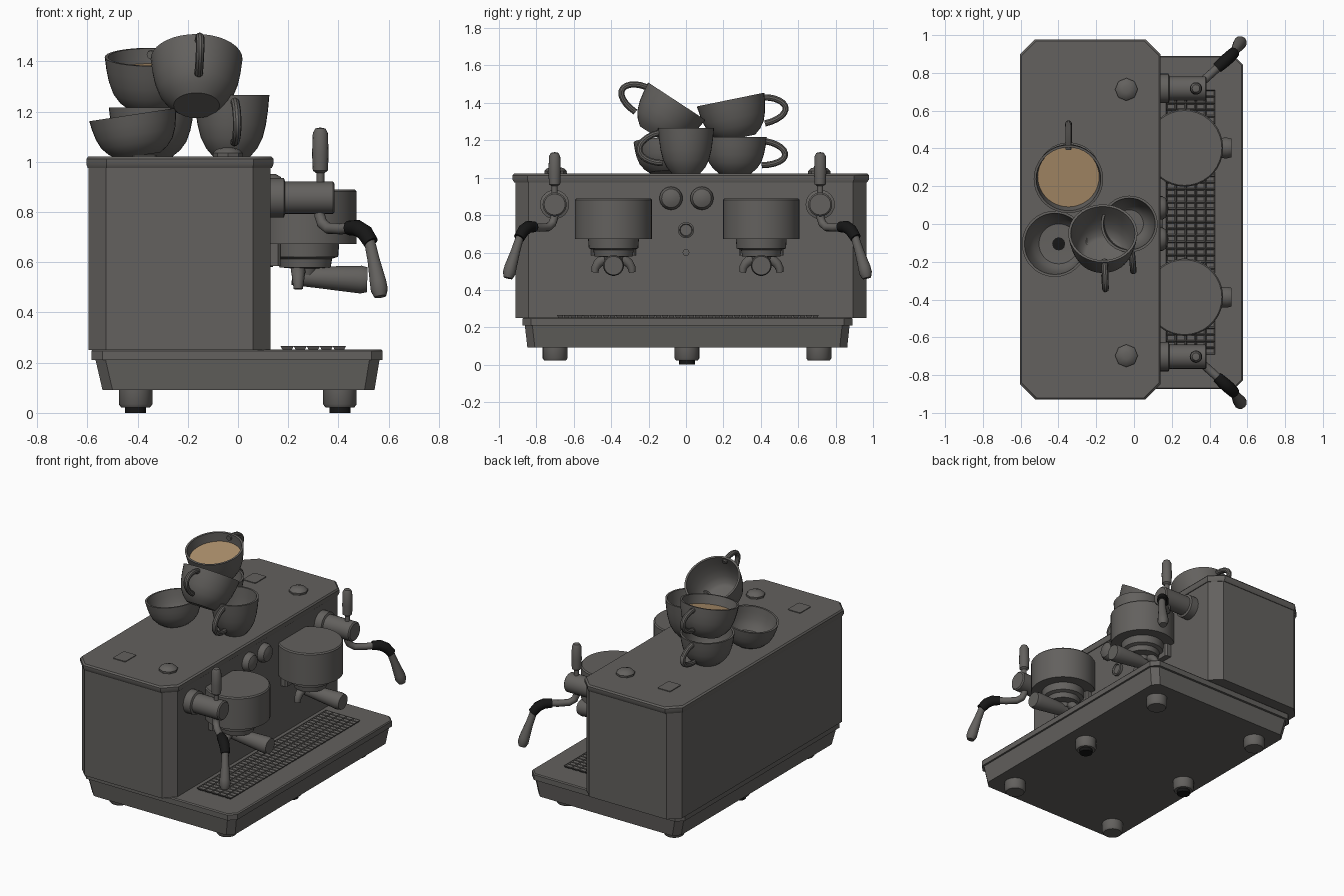
import bpy, bmesh, math
from mathutils import Matrix, Vector

if "Cube" in bpy.data.objects:
    bpy.data.objects.remove(bpy.data.objects["Cube"])

def material(name, rgb):
    m = bpy.data.materials.new(name)
    m.diffuse_color = (*rgb, 1)
    m.use_nodes = True
    m.node_tree.nodes["Principled BSDF"].inputs["Base Color"].default_value = m.diffuse_color
    return m

GREY = material("warm_grey", (0.125, 0.119, 0.112))
BLACK = material("black_rubber", (0.008, 0.008, 0.008))
COFFEE = material("coffee_tan", (0.42, 0.28, 0.15))
CY = 0.0075          # mirror plane of the fittings
ALONG_X = Matrix.Rotation(math.pi / 2, 4, 'Y')

def finish(name, bm, mat, matrix=Matrix()):
    bmesh.ops.remove_doubles(bm, verts=bm.verts, dist=1e-5)
    bmesh.ops.recalc_face_normals(bm, faces=bm.faces)
    bm.transform(matrix)
    me = bpy.data.meshes.new(name)
    bm.to_mesh(me)
    bm.free()
    me.materials.append(mat)
    ob = bpy.data.objects.new(name, me)
    bpy.context.collection.objects.link(ob)
    return ob

def skin(name, rings, mat, matrix=Matrix(), caps=True):
    """Join closed rings of points into a surface."""
    bm = bmesh.new()
    vs = [[bm.verts.new(p) for p in r] for r in rings]
    n = len(rings[0])
    for a, b in zip(vs, vs[1:]):
        for i in range(n):
            j = (i + 1) % n
            bm.faces.new((a[i], a[j], b[j], b[i]))
    if caps:
        bm.faces.new(vs[0])
        bm.faces.new(vs[-1])
    return finish(name, bm, mat, matrix)

def lathe(name, profile, mat, matrix=Matrix(), n=32):
    rings = [[(r * math.cos(2 * math.pi * i / n), r * math.sin(2 * math.pi * i / n), z)
              for i in range(n)] for r, z in profile]
    return skin(name, rings, mat, matrix, caps=False)

def tube(name, pts, radii, mat, matrix=Matrix(), n=12):
    pts = [Vector(p) for p in pts]
    rings, side = [], None
    for i, p in enumerate(pts):
        d = (pts[min(i + 1, len(pts) - 1)] - pts[max(i - 1, 0)]).normalized()
        side = d.orthogonal() if side is None else side - d * side.dot(d)
        side.normalize()
        up = d.cross(side)
        rings.append([p + radii[i] * (side * math.cos(2 * math.pi * k / n) +
                                      up * math.sin(2 * math.pi * k / n)) for k in range(n)])
    return skin(name, rings, mat, matrix)

def chamfered(name, sections, mat):
    """Loft of rectangles with cut corners: x0, x1, y0, y1, z, cut."""
    rings = []
    for a, b, c, d, z, k in sections:
        rings.append([(a + k, c, z), (b - k, c, z), (b, c + k, z), (b, d - k, z),
                      (b - k, d, z), (a + k, d, z), (a, d - k, z), (a, c + k, z)])
    return skin(name, rings, mat)

def at(x, y, z):
    return Matrix.Translation((x, y, z))

# Housing and its top lid
chamfered("housing", [(-.596, .13, -.912, .964, .25, .07),
                      (-.596, .13, -.912, .964, .985, .07)], GREY)
chamfered("top_lid", [(-.598, .135, -.918, .968, .975, .075), (-.604, .141, -.928, .978, .99, .08),
                      (-.604, .141, -.928, .978, 1.012, .08), (-.596, .133, -.92, .97, 1.022, .08)], GREY)

# Base with drip tray rim
chamfered("base", [(-.54, .544, -.848, .862, .092, .04), (-.568, .564, -.862, .875, .213, .04)], GREY)
chamfered("tray_rim", [(-.584, .576, -.874, .89, .21, .045), (-.584, .576, -.874, .89, .246, .045),
                       (-.578, .57, -.868, .884, .253, .045)], GREY)

# Perforated drip grate: inset cells pushed down
bm = bmesh.new()
bmesh.ops.create_grid(bm, x_segments=5, y_segments=40, size=.5)
bmesh.ops.scale(bm, vec=(.26, 1.4, 1), verts=bm.verts)
cells = list(bm.faces)
bmesh.ops.inset_individual(bm, faces=cells, thickness=.009)
for f in cells:
    bmesh.ops.translate(bm, vec=(0, 0, -.012), verts=f.verts)
# keep the rim as the visible sheet, just above the tray
finish("drip_grate", bm, GREY, at(.30, .01, .2655))

# Feet: two rows of three, the middle ones on black pads
for x in (-.408, .406):
    for y in (-.70, .005, .71):
        lathe("foot", [(0, .1), (.067, .1), (.067, .035), (.058, .022), (0, .022)], GREY, at(x, y, 0), 20)
        if y == .005:
            lathe("foot_pad", [(0, .025), (.042, .025), (.042, 0), (0, 0)], BLACK, at(x, y, 0), 16)

# Front controls: two buttons, gauge, small indicator
for y in (-.08, .085):
    lathe("button", [(.062, 0), (.062, .03), (.05, .05), (.025, .06), (0, .062)], GREY, ALONG_X_AT := at(.12, y, .89) @ ALONG_X, 24)
lathe("gauge", [(.043, 0), (.043, .022), (.034, .026), (.03, .016), (0, .016)], GREY, at(.125, 0, .72) @ ALONG_X, 24)
lathe("indicator", [(.018, 0), (.018, .014), (0, .016)], GREY, at(.125, 0, .60) @ ALONG_X, 12)

for s in (-1, 1):
    side = at(0, CY, 0) @ Matrix.Scale(s, 4, (0, 1, 0))

    # Details on the lid: octagonal knob and flat hatch
    lathe("lid_knob", [(.058, 1.015), (.06, 1.035), (.045, 1.05), (.02, 1.057), (0, 1.057)],
          GREY, side @ at(-.04, .705, 0), 8)
    chamfered("lid_hatch", [(-.42, -.325, CY + s * .705 - .06, CY + s * .705 + .06, 1.015, .006),
                            (-.42, -.325, CY + s * .705 - .06, CY + s * .705 + .06, 1.027, .006)], GREY)

    # Brew group
    lathe("brew_group", [(0, .89), (.198, .89), (.205, .882), (.205, .672), (.136, .672), (.132, .622),
                         (.108, .614), (.102, .58), (.05, .575), (.045, .55), (0, .55)],
          GREY, side @ at(.267, .395, 0), 36)
    chamfered("group_bracket", [(.1, .17, CY + s * .395 - .12, CY + s * .395 + .12, .585, .01),
                                (.1, .17, CY + s * .395 - .12, CY + s * .395 + .12, .75, .01)], GREY)
    # Portafilter handle and twin spout
    tube("portafilter_handle", [(.215, .395, .545), (.3, .395, .541), (.49, .395, .531), (.515, .395, .53)],
         [.036, .042, .056, .05], GREY, side, 20)
    tube("twin_spout", [(.24, .395 + .1 * math.sin(a), .5 + .075 * math.cos(a))
                        for a in [math.radians(-95 + 19 * i) for i in range(11)]],
         [.018, .022, .025, .028, .03, .03, .03, .028, .025, .022, .018], GREY, side)

    # Steam valve with lever
    lathe("steam_valve", [(.078, 0), (.078, .055), (.064, .06), (.064, .25), (.056, .257), (0, .257)],
          GREY, side @ at(.128, .71, .857) @ ALONG_X, 24)
    lathe("steam_lever", [(.016, .9), (.016, .955), (.03, .965), (.033, 1.03), (.03, 1.115), (.02, 1.133), (0, 1.137)],
          GREY, side @ at(.328, .71, 0), 16)

    # Steam wand: pipe, black grip, nozzle
    tube("wand_pipe", [(.325, .71, .82), (.326, .712, .785), (.335, .722, .755), (.36, .745, .735),
                       (.41, .79, .733), (.46, .835, .738)], [.022] * 6, GREY, side)
    tube("wand_grip", [(.44, .818, .737), (.475, .85, .737), (.505, .876, .718), (.53, .9, .678)],
         [.029, .033, .033, .03], BLACK, side)
    tube("wand_nozzle", [(.522, .893, .692), (.54, .918, .61), (.558, .946, .52), (.563, .953, .49), (.567, .959, .463)],
         [.022, .025, .034, .035, .024], GREY, side)

def cup(name, base, axis, R, H, handle=None):
    """Thin-walled cup; handle is its heading in degrees. Returns its matrix."""
    tilt = Vector((0, 0, 1)).rotation_difference(Vector(axis)).to_matrix().to_4x4()
    m = at(*base) @ tilt
    outer = [(.0, 0), (.5, 0), (.54, .03), (.68, .13), (.82, .3), (.91, .52), (.965, .76), (1, 1)]
    inner = [(r * R - .013, max(h * H, .02)) for r, h in reversed(outer[3:])]
    lathe(name, [(r * R, h * H) for r, h in outer] + inner + [(.5 * R, .02), (0, .02)], GREY, m, 36)
    if handle is not None:
        pts = [(R * .84 + .115 * math.sin(a) * (1 - .15 * math.cos(a + .6)), 0, H * .56 + H * .33 * math.cos(a))
               for a in [math.pi * i / 12 for i in range(13)]]
        tube(name + "_handle", pts, [.017] * 13, GREY, m @ Matrix.Rotation(math.radians(handle), 4, 'Z'), 10)
    return m

# Pile of cups on the lid
cup("lower_cup", (-.345, .262, 1.022), (0, 0, 1), .17, .195, 90)
m = cup("coffee_cup", (-.347, .28, 1.212), (0, -.2, .98), .184, .21, 90)
lathe("coffee", [(.167, .15), (0, .15)], COFFEE, m, 36)
m = cup("bowl_cup", (-.395, -.105, 1.025), (-.15, 0, .985), .175, .165)
lathe("bowl_spot", [(.035, .024), (0, .026)], BLACK, m, 12)
cup("front_cup", (-.025, 0, 1.022), (0, 0, 1), .15, .245, -85)
cup("top_cup", (-.165, -.17, 1.225), (0, .55, .84), .183, .22, -87)

# Smooth rounded parts, keep hard edges
bpy.ops.object.select_all(action='SELECT')
bpy.context.view_layer.objects.active = bpy.context.selected_objects[0]
bpy.ops.object.shade_smooth_by_angle(angle=math.radians(35))
